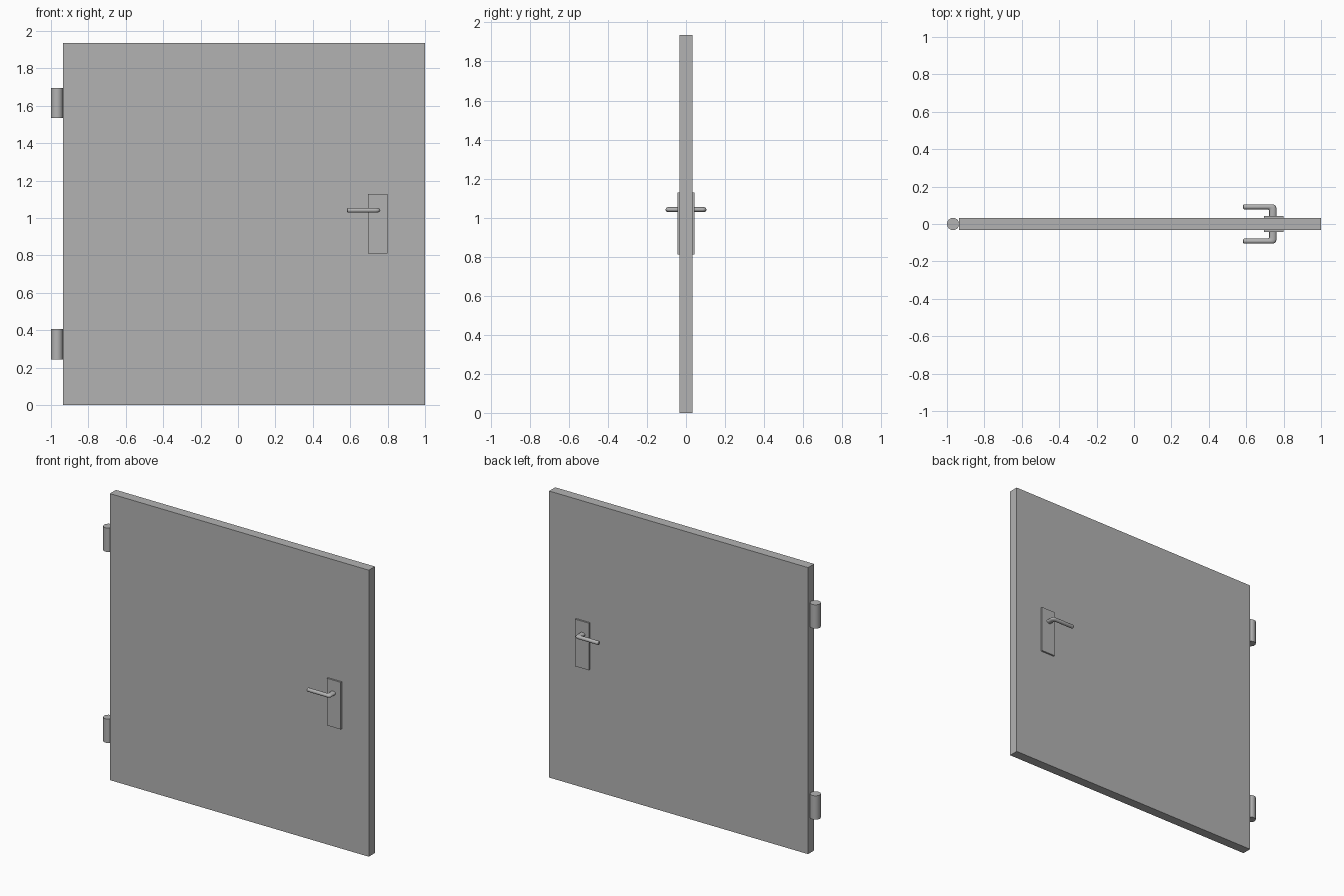
import bpy, bmesh, math
from mathutils import Vector

if "Cube" in bpy.data.objects:
    bpy.data.objects.remove(bpy.data.objects["Cube"])

grey = bpy.data.materials.new("plain grey")
grey.diffuse_color = (0.45, 0.45, 0.45, 1)
grey.use_nodes = True
grey.node_tree.nodes["Principled BSDF"].inputs["Base Color"].default_value = grey.diffuse_color


def finish(name, bm, smooth=False):
    bmesh.ops.recalc_face_normals(bm, faces=bm.faces)
    me = bpy.data.meshes.new(name)
    bm.to_mesh(me)
    bm.free()
    me.materials.append(grey)
    ob = bpy.data.objects.new(name, me)
    bpy.context.collection.objects.link(ob)
    if smooth:
        bpy.ops.object.select_all(action='DESELECT')
        ob.select_set(True)
        bpy.context.view_layer.objects.active = ob
        bpy.ops.object.shade_smooth_by_angle(angle=math.radians(35))
    return ob


def box(name, lo, hi):
    bm = bmesh.new()
    bmesh.ops.create_cube(bm, size=1)
    lo, hi = Vector(lo), Vector(hi)
    for v in bm.verts:
        v.co = (lo + hi) / 2 + v.co * (hi - lo)
    finish(name, bm)


def hinge(name, z0, z1):
    bm = bmesh.new()
    bmesh.ops.create_cone(bm, cap_ends=True, segments=32, radius1=0.0325,
                          radius2=0.0325, depth=z1 - z0)
    bmesh.ops.translate(bm, verts=bm.verts, vec=(-0.9675, 0, (z0 + z1) / 2))
    finish(name, bm, True)


def handle(name, side):
    # rings between an inner and an outer edge point (x, y), swept round the bend
    rv, zc, n = 0.0128, 1.041, 20
    rings = [((0.723, 0.042), (0.761, 0.042), 1), ((0.723, 0.070), (0.761, 0.085), 1)]
    for i in range(1, 7):
        a = math.radians(90 * i / 6)
        rings.append(((0.715 + 0.008 * math.cos(a), 0.070 + 0.0085 * math.sin(a)),
                      (0.741 + 0.020 * math.cos(a), 0.085 + 0.0195 * math.sin(a)), 1))
    rings[-1] = ((0.712, 0.0785), (0.735, 0.1045), 1)
    rings += [((0.590, 0.0785), (0.590, 0.1045), 1),
              ((0.586, 0.0795), (0.586, 0.1035), 0.92),
              ((0.584, 0.0820), (0.584, 0.1010), 0.73)]
    bm = bmesh.new()
    loops = []
    for p, q, k in rings:
        p, q = Vector(p), Vector(q)
        mid, half = (p + q) / 2, (q - p) / 2
        loop = []
        for j in range(n):
            t = math.tau * j / n
            c = mid + half * math.cos(t)
            loop.append(bm.verts.new((c.x, side * c.y, zc + rv * k * math.sin(t))))
        loops.append(loop)
    for a, b in zip(loops, loops[1:]):
        for j in range(n):
            bm.faces.new((a[j], a[(j + 1) % n], b[(j + 1) % n], b[j]))
    bm.faces.new(loops[0])
    bm.faces.new(loops[-1])
    finish(name, bm, True)


# Door leaf
box("door_panel", (-0.935, -0.0325, 0), (1.0, 0.0325, 1.935))

# Hinge barrels
hinge("lower_hinge", 0.244, 0.405)
hinge("upper_hinge", 1.534, 1.695)

# Latch plates and lever handles on both faces
for label, s in (("front", -1), ("back", 1)):
    y0, y1 = sorted((s * 0.030, s * 0.044))
    box(label + "_latch_plate", (0.695, y0, 0.81), (0.798, y1, 1.128))
    handle(label + "_lever_handle", s)
